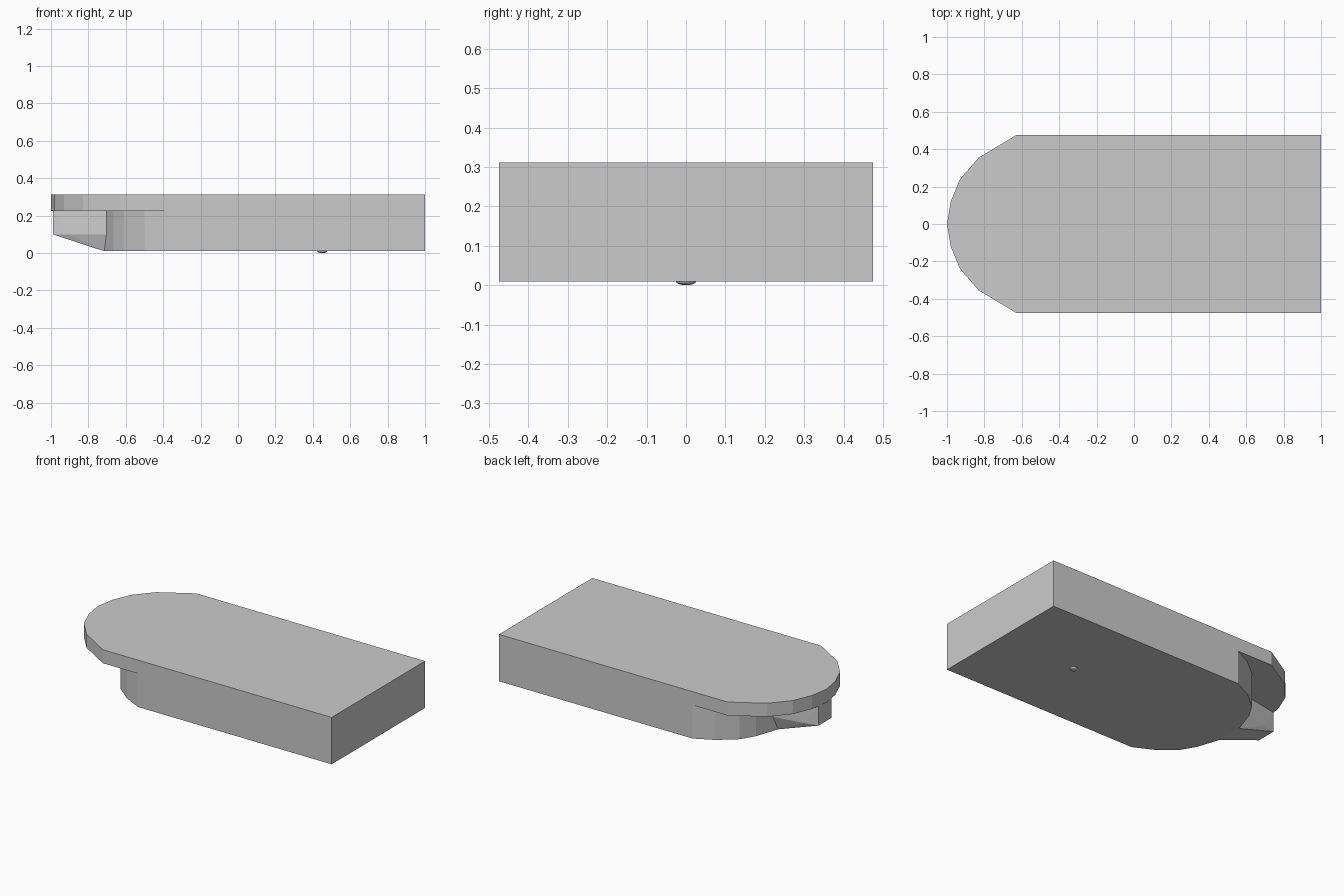
import bpy, bmesh

if "Cube" in bpy.data.objects:
    bpy.data.objects.remove(bpy.data.objects["Cube"])

grey = bpy.data.materials.new("light grey")
grey.diffuse_color = (0.6, 0.6, 0.6, 1)
grey.use_nodes = True
grey.node_tree.nodes["Principled BSDF"].inputs["Base Color"].default_value = grey.diffuse_color


def finish(name, bm):
    bmesh.ops.recalc_face_normals(bm, faces=bm.faces)
    me = bpy.data.meshes.new(name)
    bm.to_mesh(me)
    bm.free()
    me.materials.append(grey)
    ob = bpy.data.objects.new(name, me)
    bpy.context.collection.objects.link(ob)
    return ob


def slab(name, half, z0, z1):
    """Extrude a half outline (y >= 0), mirrored across y = 0."""
    outline = half + [(x, -y) for x, y in reversed(half) if y > 0]
    bm = bmesh.new()
    face = bm.faces.new([bm.verts.new((x, y, z0)) for x, y in outline])
    ext = bmesh.ops.extrude_face_region(bm, geom=[face])
    for v in ext["geom"]:
        if isinstance(v, bmesh.types.BMVert):
            v.co.z = z1
    return finish(name, bm)


# Top plate with its rounded overhang
slab("top_plate", [(1, 0.475), (-0.63, 0.475), (-0.83, 0.355), (-0.93, 0.24),
                   (-0.98, 0.12), (-1, 0)], 0.225, 0.312)

# Lower body with a tighter rounded end
slab("lower_body", [(1, 0.475), (-0.38, 0.475), (-0.5, 0.415), (-0.61, 0.325),
                    (-0.665, 0.235), (-0.715, 0.085)], 0.01, 0.225)

# Nose under the overhang: hull of a narrow tip flaring into the body
bm = bmesh.new()
for s in (1, -1):
    for x, y, z in [(-0.99, 0.065, 0.225), (-0.99, 0.065, 0.1),
                    (-0.90, 0.085, 0.1), (-0.715, 0.085, 0.01),
                    (-0.70, 0.12, 0.225), (-0.70, 0.12, 0.1),
                    (-0.66, 0.085, 0.01)]:
        bm.verts.new((x, s * y, z))
hull = bmesh.ops.convex_hull(bm, input=bm.verts)
loose = [v for v in bm.verts if not v.link_faces]
bmesh.ops.delete(bm, geom=loose, context='VERTS')
finish("nose", bm)

# Small shallow button on the underside
bm = bmesh.new()
bmesh.ops.create_uvsphere(bm, u_segments=16, v_segments=8, radius=1)
for v in bm.verts:
    v.co = (0.45 + v.co.x * 0.026, v.co.y * 0.026, 0.01 + v.co.z * 0.01)
finish("underside_button", bm)
